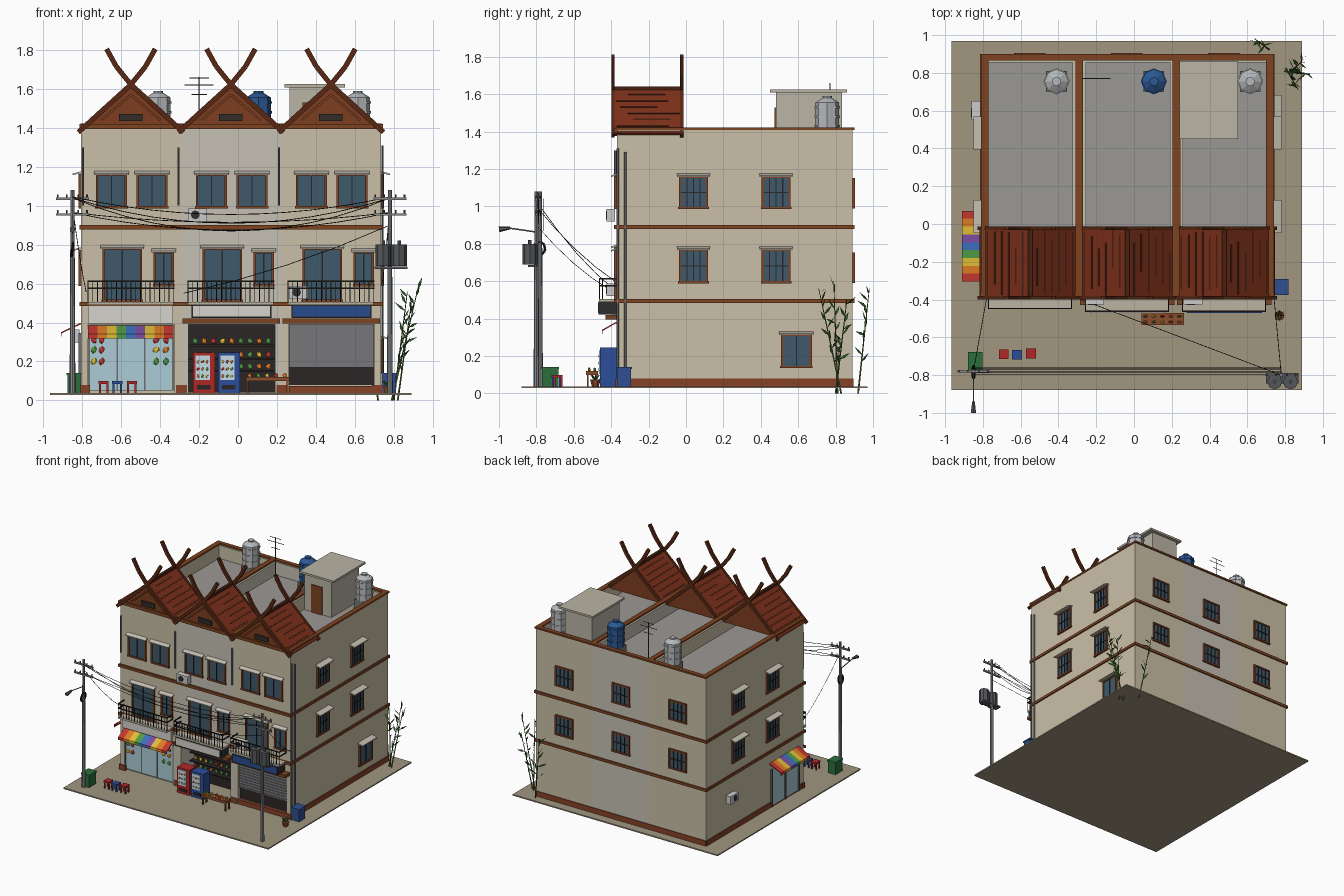
import bpy, bmesh, math, random
from mathutils import Vector, Matrix

if "Cube" in bpy.data.objects:
    bpy.data.objects.remove(bpy.data.objects["Cube"])
random.seed(4)
PARTS = {}
COL = {}


def bm_of(name):
    return PARTS.setdefault(name, bmesh.new()) if name not in PARTS else PARTS[name]


def box(name, x0, x1, y0, y1, z0, z1):
    m = Matrix.Translation(((x0+x1)/2, (y0+y1)/2, (z0+z1)/2)) @ Matrix.Diagonal((abs(x1-x0), abs(y1-y0), abs(z1-z0), 1))
    bmesh.ops.create_cube(bm_of(name), size=1, matrix=m)


def tube(name, p, q, r, r2=None, n=6):
    p, q = Vector(p), Vector(q)
    m = Matrix.Translation((p+q)/2) @ (q-p).to_track_quat('Z', 'Y').to_matrix().to_4x4()
    bmesh.ops.create_cone(bm_of(name), cap_ends=True, segments=n, radius1=r, radius2=r if r2 is None else r2, depth=(q-p).length, matrix=m)


def chain(name, pts, r, n=4):
    for a, b in zip(pts, pts[1:]):
        tube(name, a, b, r, n=n)


def beam(name, a, b, y, w, t):
    """Rectangular bar in the xz plane from a to b, centred on y."""
    a, b = Vector((a[0], y, a[1])), Vector((b[0], y, b[1]))
    m = Matrix.Translation((a+b)/2) @ Matrix.Rotation(-math.atan2(b.z-a.z, b.x-a.x), 4, 'Y') @ Matrix.Diagonal(((b-a).length, w, t, 1))
    bmesh.ops.create_cube(bm_of(name), size=1, matrix=m)


# wall frames: u runs along the wall, d points outward
WALL = {'F': lambda u, d, z: (u, -.37-d, z), 'B': lambda u, d, z: (u, .89+d, z),
        'R': lambda u, d, z: (.735+d, u, z), 'L': lambda u, d, z: (-.805-d, u, z)}


def wbox(name, s, u0, u1, d0, d1, z0, z1):
    a, b = WALL[s](u0, d0, z0), WALL[s](u1, d1, z1)
    box(name, a[0], b[0], a[1], b[1], a[2], b[2])


def wprism(name, s, prof, u0, u1):
    bm = bm_of(name)
    ends = [[bm.verts.new(WALL[s](u, d, z)) for d, z in prof] for u in (u0, u1)]
    bm.faces.new(ends[0])
    bm.faces.new(ends[1][::-1])
    for i in range(len(prof)):
        j = (i+1) % len(prof)
        bm.faces.new((ends[0][i], ends[0][j], ends[1][j], ends[1][i]))


def blob(name, c, r, sz=1.0):
    m = Matrix.Translation(c) @ Matrix.Rotation(random.uniform(-.8, .8), 4, 'Y') @ Matrix.Diagonal((r, r*.6, r*sz, 1))
    bmesh.ops.create_icosphere(bm_of(name), subdivisions=1, radius=1, matrix=m)


def window(s, u0, u1, z0, z1, bars=0, canopy=True):
    wbox('window_glass', s, u0, u1, 0, .006, z0, z1)
    for a, b, c, d in ((u0-.008, u1+.008, z1-.003, z1+.008), (u0-.012, u1+.012, z0-.01, z0+.003),
                       (u0-.008, u0+.004, z0, z1), (u1-.004, u1+.008, z0, z1)):
        wbox('window_frames', s, a, b, 0, .014, c, d)
    m = (u0+u1)/2
    wbox('window_bars', s, m-.003, m+.003, 0, .012, z0, z1)
    if bars:
        for k in (.25, .75):
            u = u0+(u1-u0)*k
            wbox('window_bars', s, u-.003, u+.003, 0, .012, z0, z1)
        wbox('window_bars', s, u0, u1, 0, .012, (z0+z1)/2-.003, (z0+z1)/2+.003)
    if canopy:
        o = .045 if s in 'RL' else .03
        wprism('window_canopies', s, [(0, z1+.022), (o, z1+.01), (o, z1+.002), (0, z1+.012)], u0-.018, u1+.018)


RAINBOW = ['red', 'orange', 'yellow', 'green', 'blue', 'purple', 'yellow', 'orange', 'red']


def awning(s, u0, u1, z, drop, out):
    w = (u1-u0)/9
    for i, c in enumerate(RAINBOW):
        wprism('awning_stripe_'+c, s, [(0, z), (out, z-drop), (out, z-drop-.022), (out-.004, z-drop-.022),
                                       (out-.004, z-drop-.006), (0, z-.008)], u0+i*w, u0+i*w+w)


def aircon(s, u, z):
    wbox('aircon_units', s, u-.05, u+.05, .01, .055, z-.033, z+.033)
    p, q = Vector(WALL[s](u-.012, .055, z)), Vector(WALL[s](u-.012, .059, z))
    tube('aircon_fans', p, q, .023, n=8)


# ground and building shells
box('ground_slab', -.965, .89, -.88, .97, .028, .038)
XB = [-.805, -.29, .225, .735]
for i in range(3):
    x0, x1 = XB[i], XB[i+1]
    n = 'middle_house_walls' if i == 1 else 'outer_house_walls'
    front = (-.345, -.19, -.345)[i]
    box(n, x0, x1, -.37, .89, .39, 1.30)
    box(n, x0, x1, front, .89, .03, .39)
    for a, b in ((x0, x0+.035), (x1-.035, x1)):
        box(n, a, b, -.37, front, .03, .39)
        box(n, a, b, -.37, .89, 1.30, 1.41)
    for a, b in ((-.37, -.335), (.855, .89)):
        box(n, x0, x1, a, b, 1.30, 1.41)
    box('roof_terraces', x0+.03, x1-.03, -.33, .86, 1.295, 1.304)
for x in XB:
    c = min(max(x, -.79), .72)
    box('parapet_caps', c-.02, c+.02, -.37, .895, 1.408, 1.422)
box('parapet_caps', -.81, .74, .865, .9, 1.408, 1.422)
box('brown_bands', -.815, .745, -.385, -.365, 1.395, 1.42)
for z in (.495, .89):
    box('brown_bands', -.815, .745, -.385, .9, z-.011, z+.011)
for s, a, b in (('R', -.37, .89), ('L', -.37, .89), ('B', -.805, .735)):
    wbox('brown_plinth', s, a, b, 0, .006, .038, .08)
for x in XB:
    c = min(max(x, -.787), .717)
    box('brown_plinth', c-.028, c+.028, -.376, -.34, .038, .08)

# repeated facade of each house
for i in range(3):
    o = i*.5135
    window('F', -.722+o, -.578+o, .995, 1.155)
    window('F', -.513+o, -.37+o, .995, 1.155)
    window('F', -.688+o, -.50+o, .515, .775)
    window('F', -.425+o, -.337+o, .595, .757)
    # balcony
    u0, u1, out = -.77+o, -.33+o, (.08, .095, .095)[i]
    wbox('balcony_slabs', 'F', u0, u1, 0, out, .49, .506)
    for z in (.612, .575):
        wbox('balcony_rails', 'F', u0, u1, out-.006, out, z-.004, z+.004)
        for u in (u0, u1):
            wbox('balcony_rails', 'F', u-.003, u+.003, 0, out, z-.004, z+.004)
    for k in range(19):
        u = u0+(u1-u0)*k/18
        wbox('balcony_rails', 'F', u-.002, u+.002, out-.005, out-.001, .506, .612)
    # gable roof with crossed finials
    cx = -.55+o
    for sg in (-1, 1):
        beam('gable_roofs', (cx+sg*.262, 1.385), (cx, 1.62), -.205, .365, .02)
        for k in range(1, 7):
            t = k/7
            yl = random.choice((.34, .28, .2))
            beam('roof_battens', (cx+sg*(.262*t-.004), 1.631-.235*t+.003), (cx+sg*(.262*t+.004), 1.631-.235*t-.003),
                 -.205+random.uniform(-1, 1)*(.36-yl)/2, yl, .008)
        for y in (-.39, -.022):
            path = [(cx+sg*.27, 1.377), (cx, 1.622), (cx-sg*.075, 1.715), (cx-sg*.125, 1.805)]
            for a, b in zip(path, path[1:]):
                beam('gable_finials', a, b, y, .018, .026)
            beam('gable_trim', (cx+sg*.15, 1.44), (cx, 1.57), y+(.014 if y < -.2 else -.014), .012, .012)
    box('roof_battens', cx-.012, cx+.012, -.39, -.02, 1.622, 1.642)
    for d in (-.015, -.34):
        bm = bm_of('gable_panels')
        v = [[bm.verts.new(WALL['F'](cx+x, d+e, z)) for x, z in ((-.25, 1.39), (.25, 1.39), (0, 1.615))] for e in (0, .015)]
        bm.faces.new(v[0]), bm.faces.new(v[1][::-1])
        for a in range(3):
            bm.faces.new((v[0][a], v[0][(a+1) % 3], v[1][(a+1) % 3], v[1][a]))
    wbox('gable_vents', 'F', cx-.06, cx+.06, 0, .012, 1.435, 1.472)
    window('B', -.622+o, -.48+o, 1.0, 1.145, 1, False)
    window('B', -.622+o, -.48+o, .6, .745, 1, False)
    # water tank on the terrace
    tx, n = (-.41, .105, .615)[i], 'blue_water_tank' if i == 1 else 'grey_water_tanks'
    box('tank_stands', tx-.055, tx+.055, .7, .81, 1.304, 1.385)
    tube(n, (tx, .755, 1.385), (tx, .755, 1.555), .064, n=8)
    tube(n, (tx, .755, 1.555), (tx, .755, 1.58), .064, .025, 8)
    tube(n, (tx, .755, 1.575), (tx, .755, 1.59), .025, n=8)
    for z in (1.43, 1.48, 1.53):
        tube(n, (tx, .755, z-.006), (tx, .755, z+.006), .069, n=8)

# side windows
for s in 'RL':
    for u in (-.03, .412):
        window(s, u, u+.14, .995, 1.155, 1)
        window(s, u, u+.14, .597, .765, 1)
window('R', .515, .665, .145, .31)

# stair house and antenna
box('stair_house', .265, .51, .48, .835, 1.30, 1.61)
box('stair_house_roof', .24, .55, .45, .862, 1.608, 1.624)
box('stair_door', .33, .43, .472, .482, 1.305, 1.53)
tube('antenna', (-.2, .77, 1.3), (-.2, .77, 1.66), .003, n=4)
for z, w in ((1.655, .05), (1.62, .075), (1.57, .04)):
    tube('antenna', (-.2-w, .77, z), (-.2+w, .77, z), .0025, n=4)

# shop one: glass front, sign and rainbow awnings
wbox('white_signs', 'F', -.77, -.335, 0, .02, .395, .485)
awning('F', -.77, -.33, .385, .045, .08)
wbox('shop_glass', 'F', -.765, -.335, -.026, -.012, .05, .385)
awning('L', -.305, .07, .40, .05, .105)
wbox('shop_glass', 'L', -.29, .05, 0, .008, .05, .34)
for u in (-.295, -.12, .05):
    wbox('metal_pipes', 'L', u-.006, u+.006, 0, .014, .04, .345)
for u in (-.765, -.62, -.48, -.335):
    wbox('metal_pipes', 'F', u-.004, u+.004, -.014, -.006, .05, .35)
aircon('L', .6, .33)
# shop two: goods on dark shelves, and shop three: half closed shutter
for i, n in ((1, 'white_signs'), (2, 'blue_sign')):
    o = (i-1)*.5135
    wbox('sign_frames', 'F', -.24+o, .172+o, 0, .097, .422, .492)
    wbox(n, 'F', -.232+o, .164+o, .09, .101, .43, .486)
    wbox('brown_bands', 'F', -.285+o, .215+o, 0, .06, .395, .42)
wbox('dark_interior', 'F', -.255, .19, -.185, -.172, .04, .39)
for z in (.16, .22, .29):
    wbox('dark_interior', 'F', -.255, .19, -.18, -.11, z-.012, z-.004)
wbox('roller_shutter', 'F', .262, .698, -.028, -.012, .17, .39)
for k in range(9):
    wbox('roller_shutter', 'F', .262, .698, -.02, -.008, .175+k*.022, .183+k*.022)
wbox('dark_interior', 'F', .262, .698, -.03, -.02, .08, .17)
wbox('brown_plinth', 'F', .262, .698, -.03, 0, .038, .075)
GOODS = ['orange', 'green', 'yellow', 'red']
for z in (.175, .235, .305):
    for k in range(9):
        blob('goods_'+GOODS[random.randrange(4)], (-.22+k*.047, -.235, z), .014, 1.3)
for z in (.36-.1, .2, .31):
    for u in (-.74, -.7, -.42, -.37):
        blob('goods_'+GOODS[random.randrange(4)], (u, -.362, z), .015, 1.4)

# vending machines, fruit table, stools, bins
for n, x in (('red', -.23), ('blue', -.103)):
    box(n+'_vending_machine', x, x+.112, -.46, -.372, .038, .245)
    box('vending_panels', x+.012, x+.085, -.464, -.458, .105, .23)
    box('dark_interior', x+.02, x+.09, -.463, -.458, .055, .08)
    for k in range(9):
        blob('goods_'+GOODS[k % 4], (x+.025+(k % 3)*.023, -.465, .125+k//3*.037), .007, 1.4)
box('fruit_table', .04, .265, -.535, -.47, .1, .12)
for x in (.05, .255):
    for y in (-.525, -.48):
        box('fruit_table', x-.005, x+.005, y-.005, y+.005, .038, .1)
for k in range(10):
    blob('goods_'+GOODS[k % 4], (.06+(k % 5)*.045, -.518+k//5*.03, .127), .013)
for n, x, y in (('red', -.69, -.69), ('blue', -.62, -.692), ('red', -.545, -.685)):
    box(n+'_stools', x-.026, x+.026, y-.026, y+.026, .085, .1)
    for a in (-.019, .019):
        for b in (-.019, .019):
            box(n+'_stools', x+a-.005, x+a+.005, y+b-.005, y+b+.005, .038, .085)
box('green_bin', -.875, -.808, -.77, -.683, .038, .13)
box('green_bin', -.88, -.803, -.775, -.678, .13, .142)
box('blue_bin', .745, .812, -.37, -.295, .038, .13)
box('blue_bin', .742, .817, -.375, -.29, .13, .142)
aircon('F', -.208, .953)
aircon('F', .313, .555)

# drain pipes
for x, z0 in ((-.795, 1.0), (-.305, 1.0), (.21, 1.0)):
    chain('metal_pipes', [(x, -.378, z0), (x, -.378, 1.3)], .006, 6)
for y, z1 in ((-.365, 1.31), (-.325, 1.29)):
    tube('metal_pipes', (.743, y, .04), (.743, y, z1), .006)

# street poles, cables, transformers and lamp
for x, y in ((-.85, -.78), (.78, -.8)):
    tube('street_poles', (x, y, .03), (x, y, 1.08), .015, .01, 8)
    for z in (1.035, .955):
        box('street_poles', x-.085, x+.085, y-.006, y+.006, z-.006, z+.006)
        for a in (-.075, -.03, .03, .075):
            tube('insulators', (x+a, y, z), (x+a, y, z+.022), .005)
for x in (.745, .828):
    tube('transformers', (x, -.835, .69), (x, -.835, .8), .04, n=8)
    tube('transformers', (x, -.835, .8), (x, -.835, .82), .01, n=6)
box('transformers', .7, .87, -.845, -.79, .675, .688)
ring = [(-.85+.005*math.sin(a), -.785+.032*math.cos(a), .775+.035*math.sin(a)) for a in [k*math.pi/5 for k in range(11)]]
chain('cable_coil', ring, .007, 5)
tube('street_poles', (-.85, -.78, .86), (-.85, -.95, .885), .004)
tube('transformers', (-.85, -.94, .885), (-.85, -1.0, .878), .008, .016, 6)
for k, (z, sag) in enumerate(((1.045, .09), (1.04, .13), (.965, .05), (.965, .09), (1.04, .17))):
    y = -.795+.008*k
    chain('cables', [(-.85+1.63*t, y, z-4*sag*t*(1-t)) for t in [j/12 for j in range(13)]], .002)
for p, q in (((.78, -.8, .9), (-.28, -.4, .55)), ((-.85, -.78, 1.0), (-.78, -.39, .56)), ((.78, -.8, 1.0), (.74, -.38, .6))):
    chain('cables', [Vector(p).lerp(Vector(q), t)-Vector((0, 0, .12*t*(1-t))) for t in (0, .25, .5, .75, 1)], .0018)

# bamboo and potted plant
def leaf(base, v, w):
    bm = bm_of('leaves')
    side = v.cross(Vector((random.uniform(-1, 1), random.uniform(-1, 1), .3))).normalized()*w
    bm.faces.new([bm.verts.new(p) for p in (base, base+v*.4+side, base+v, base+v*.4-side)])


for b, t in (((.8, .83, 0), (.87, .71, .56)), ((.79, .81, 0), (.93, .79, .6)), ((.82, .8, 0), (.89, .86, .5)), ((.72, .92, 0), (.64, .98, .56))):
    b, t = Vector(b), Vector(t)
    tube('bamboo_stems', b, t, .005, .002, 5)
    for k in range(11):
        v = Vector((random.uniform(-.5, .5), random.uniform(-.5, .5), random.uniform(.1, 1))).normalized()*.07
        p = b.lerp(t, .3+.065*k)
        if p.y+v.y > .995:
            v.y = -v.y
        leaf(p, v, .008)
tube('plant_pot', (.77, -.485, .036), (.77, -.485, .075), .018, .028, 6)
for k in range(8):
    leaf(Vector((.77, -.485, .07)), Vector((math.cos(k*.785)*.03, math.sin(k*.785)*.03, .035)), .007)

# colours by part name, matched in order
PAL = [('ground', 'A0957F'), ('outer_house', 'C9BFA6'), ('middle_house', 'C6C0B2'), ('roof_terr', '9A9794'), ('roof_batt', '4A2618'),
       ('gable_roofs', '7E3320'), ('gable_finials', '5A2C1A'), ('gable_vents', '33302E'), ('gable', '7C4024'), ('brown_plinth', '85442C'),
       ('brown', '7C4526'), ('parapet', '7C4526'), ('window_glass', '415A6B'), ('window_frames', '80452A'), ('window_bars', '2B2B2E'),
       ('window_can', 'C2BDB0'), ('balcony_rails', '262422'), ('balcony', 'B9B2A2'), ('blue_water', '2F5A94'), ('grey_water', 'B4B7BA'),
       ('tank_', '777777'), ('stair_house', 'B9B3A4'), ('stair_door', '7C4526'), ('white_signs', 'D4D2CB'), ('blue_sign', '2C4C8C'),
       ('sign_frames', '333130'), ('shop_glass', 'A9CBD6'), ('dark', '2E2A29'), ('roller', '77767A'), ('vending_p', 'C5DCE6'),
       ('fruit_table', '8A5030'), ('green_bin', '2F6E3F'), ('blue_bin', '33508F'), ('blue_', '2F4F9A'), ('red_', 'B02C2C'),
       ('aircon_fans', '333333'), ('aircon', 'C8C8C4'), ('metal', '6E6E70'), ('street', '87888A'), ('transf', '55575A'), ('cable', '1E1E1E'),
       ('antenna', '555555'), ('leaves', '2F5A2A'), ('bamboo', '5B7038'), ('plant_pot', '8A4A2C'), ('insul', '6A4A40'),
       ('purple', '7B4FA0'), ('orange', 'DD7A2A'), ('yellow', 'E0BC3A'), ('green', '4F9A48'), ('blue', '3F6FC0'), ('red', 'C23A32')]
for name, bm in PARTS.items():
    bmesh.ops.recalc_face_normals(bm, faces=bm.faces)
    me = bpy.data.meshes.new(name)
    bm.to_mesh(me)
    bm.free()
    ob = bpy.data.objects.new(name, me)
    bpy.context.collection.objects.link(ob)
    h = next((c for k, c in PAL if name.startswith(k) or name.endswith('_'+k)), '888888')
    mat = bpy.data.materials.new(name)
    mat.diffuse_color = [(int(h[i:i+2], 16)/255)**2.2 for i in (0, 2, 4)]+[1]
    mat.use_nodes = True
    mat.node_tree.nodes["Principled BSDF"].inputs["Base Color"].default_value = mat.diffuse_color
    me.materials.append(mat)
